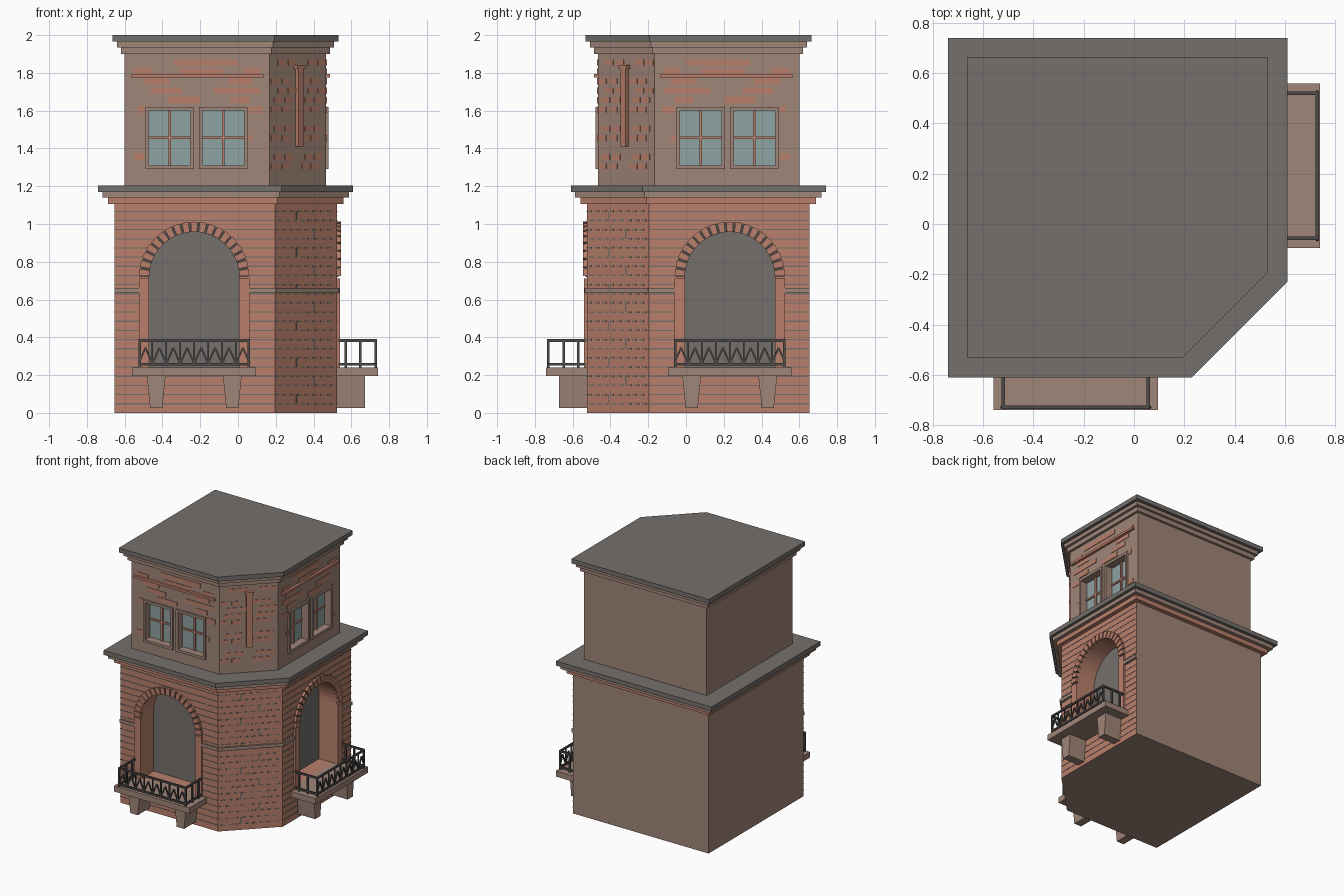
import bpy, bmesh, math
from mathutils import Vector

if "Cube" in bpy.data.objects:
    bpy.data.objects.remove(bpy.data.objects["Cube"])


def material(name, rgb):
    m = bpy.data.materials.new(name)
    m.use_nodes = True
    lin = [(c / 255 / 12.92) if c < 11 else ((c / 255 + 0.055) / 1.055) ** 2.4 for c in rgb]
    m.diffuse_color = (*lin, 1)
    m.node_tree.nodes["Principled BSDF"].inputs["Base Color"].default_value = (*lin, 1)
    return m


BRICK = material("red brick", (186, 128, 108))
STONE = material("tan stone", (160, 134, 121))
SLATE = material("grey slate", (117, 112, 108))
GLASS = material("pale glass", (143, 163, 163))
IRON = material("dark iron", (78, 76, 74))

# Wall frames: along the wall, outward, up
R = math.sqrt(0.5)
front = lambda u, o, z: Vector((u, -o, z))
right = lambda u, o, z: Vector((o, -u, z))
corner = lambda u, o, z: Vector(((o + u) * R, (u - o) * R, z))
plan = lambda x, z, y: Vector((x, y, z))


class Part:
    """Collects prisms into one named object."""

    def __init__(self, name, mat):
        self.name, self.mat, self.bm = name, mat, bmesh.new()

    def prism(self, frame, pts, o0, o1):
        a = [self.bm.verts.new(frame(u, o0, z)) for u, z in pts]
        b = [self.bm.verts.new(frame(u, o1, z)) for u, z in pts]
        self.bm.faces.new(a)
        self.bm.faces.new(b[::-1])
        for i in range(len(a)):
            j = (i + 1) % len(a)
            self.bm.faces.new((a[i], b[i], b[j], a[j]))

    def box(self, frame, u0, u1, o0, o1, z0, z1):
        self.prism(frame, [(u0, z0), (u1, z0), (u1, z1), (u0, z1)], o0, o1)

    def bar(self, frame, p, q, o0, o1, w):
        p, q = Vector(p), Vector(q)
        s = (q - p).normalized().orthogonal() * w / 2
        self.prism(frame, [p + s, q + s, q - s, p - s], o0, o1)

    def done(self):
        bmesh.ops.recalc_face_normals(self.bm, faces=self.bm.faces)
        me = bpy.data.meshes.new(self.name)
        self.bm.to_mesh(me)
        self.bm.free()
        me.materials.append(self.mat)
        ob = bpy.data.objects.new(self.name, me)
        bpy.context.collection.objects.link(ob)
        return ob


def outline(wall, back, cham, d=0):
    w, b, c = wall + d, back + d, cham + d / R
    return [(-b, -w), (c - w, -w), (w, w - c), (w, b), (-b, b)]


def slab(name, mat, shape, d, z0, z1):
    p = Part(name, mat)
    p.prism(plan, outline(*shape, d), z0, z1)
    return p.done()


def carve(ob, cutter, mats, rule):
    """Cut openings, then colour the faces by rule."""
    cutter.hide_render = True
    mod = ob.modifiers.new("openings", "BOOLEAN")
    mod.object, mod.operation, mod.solver = cutter, "DIFFERENCE", "EXACT"
    dg = bpy.context.evaluated_depsgraph_get()
    me = bpy.data.meshes.new_from_object(ob.evaluated_get(dg))
    ob.modifiers.clear()
    ob.data = me
    bpy.data.objects.remove(cutter)
    me.materials.clear()
    for m in mats:
        me.materials.append(m)
    for f in me.polygons:
        f.material_index = rule(f.center, f.normal)


LOW, UP = (0.525, 0.655, 0.72), (0.467, 0.6, 0.635)
MID, SPRING, RAD, RING = -0.232, 0.72, 0.238, 0.292
WALLS = (front, right)


def arc(r, a0, a1, n):
    return [(MID + r * math.cos(a0 + (a1 - a0) * i / n),
             SPRING + r * math.sin(a0 + (a1 - a0) * i / n)) for i in range(n + 1)]


# Lower storey with two deep arched niches
low = slab("lower_storey", BRICK, LOW, 0, 0, 1.12)
cut = Part("niche_cutter", BRICK)
for f in WALLS:
    cut.prism(f, [(MID - RAD, 0.24), (MID + RAD, 0.24)] + arc(RAD, 0, math.pi, 24), 0.375, 0.7)


def low_rule(c, n):
    if n.x < -0.9 and c.x < -0.6 or n.y > 0.9 and c.y > 0.6 or n.z < -0.9 and c.z < 0.1:
        return 1
    if (n.y < -0.9 and abs(c.y + 0.375) < 0.01) or (n.x > 0.9 and abs(c.x - 0.375) < 0.01):
        return 2
    return 0


carve(low, cut.done(), (BRICK, STONE, SLATE), low_rule)

# Upper storey with recessed window pairs
up = slab("upper_storey", STONE, UP, 0, 1.18, 1.94)
cut = Part("window_cutter", STONE)
WINDOWS = (-0.362, -0.078)
for f in WALLS:
    for c in WINDOWS:
        cut.box(f, c - 0.115, c + 0.115, 0.42, 0.6, 1.305, 1.605)


def up_rule(c, n):
    glass = (n.y < -0.9 and abs(c.y + 0.42) < 0.01) or (n.x > 0.9 and abs(c.x - 0.42) < 0.01)
    return 1 if glass else 0


carve(up, cut.done(), (STONE, GLASS), up_rule)

# Stepped cornices
for name, shape, top in (("lower_cornice", LOW, 1.205), ("roof", UP, 2.0)):
    slab(name + "_cap", SLATE, shape, 0.085 if shape is LOW else 0.064, top - 0.035, top)
    slab(name + "_upper_step", STONE, shape, 0.062 if shape is LOW else 0.04, top - 0.065, top - 0.03)
    slab(name + "_lower_step", BRICK if shape is LOW else STONE, shape,
         0.033 if shape is LOW else 0.02, top - 0.1, top - 0.06)

# Mortar lines between brick courses
mortar = Part("mortar_lines", SLATE)
H = 0.0485
for row in range(1, 23):
    z = row * H
    reach = RING if z < SPRING else math.sqrt(max(0, RING ** 2 - (z - SPRING) ** 2))
    for f in WALLS:
        spans = [(-0.655, MID - reach), (MID + reach, 0.193)]
        if z < 0.2 or reach == 0:
            spans = [(-0.655, 0.193)]
        for a, b in spans:
            mortar.box(f, a, b, 0.52, 0.527, z - 0.003, z + 0.003)
    for i in range(8):
        u = -0.215 + i * 0.056 + (row % 2) * 0.02
        mortar.box(corner, u - 0.016, u + 0.016, 0.5, 0.511, z - 0.004, z + 0.004)
    if row % 2:
        u = -0.07 if row % 4 == 1 else 0.06
        mortar.box(corner, u - 0.004, u + 0.004, 0.5, 0.511, z, z + H)
mortar.done()

# String course
band = Part("string_course", STONE)
for f in WALLS:
    band.box(f, -0.655, MID - RING, 0.5, 0.537, 0.635, 0.66)
    band.box(f, MID + RING, 0.198, 0.5, 0.537, 0.635, 0.66)
band.box(corner, -0.236, 0.236, 0.49, 0.521, 0.635, 0.66)
band.done()

# Arch surrounds: jambs, joint backing and wedge bricks
jambs, joints, wedges = (Part("arch_jambs", BRICK), Part("arch_joints", IRON), Part("arch_bricks", BRICK))
N = 19
for f in WALLS:
    for s in (-1, 1):
        e = sorted((MID + s * RAD, MID + s * RING))
        jambs.box(f, *e, 0.5, 0.54, 0.24, SPRING - 0.008)
    for i in range(N):
        a, b = math.pi * i / N, math.pi * (i + 1) / N
        g = 0.018
        joints.prism(f, arc(RAD + 0.002, a, b, 2) + arc(RING - 0.003, b, a, 2), 0.5, 0.532)
        wedges.prism(f, arc(RAD, a + g, b - g, 2) + arc(RING, b - g, a + g, 2), 0.5, 0.544)
for p in (jambs, joints, wedges):
    p.done()

# Balconies: floor, tapered brackets, railing
floor, brackets, rail = Part("balcony_floor", STONE), Part("balcony_brackets", STONE), Part("balcony_railing", IRON)
L, E, CELLS = MID - 0.295, MID + 0.295, 8
for f in WALLS:
    floor.box(f, MID - 0.327, MID + 0.327, 0.5, 0.74, 0.195, 0.24)
    for c in (-0.433, -0.03):
        brackets.prism(f, [(c - 0.032, 0.025), (c + 0.032, 0.025), (c + 0.05, 0.2), (c - 0.05, 0.2)], 0.5, 0.672)
    for z in (0.258, 0.383):
        rail.box(f, L, E, 0.722, 0.735, z - 0.007, z + 0.007)
        for u in (L, E - 0.013):
            rail.box(f, u, u + 0.013, 0.53, 0.725, z - 0.007, z + 0.007)
    for u in (L, E - 0.013):
        for o in (0.565, 0.64, 0.722):
            rail.box(f, u, u + 0.013, o, o + 0.013, 0.235, 0.385)
    w = (E - L) / CELLS
    for i in range(CELLS):
        u = L + i * w
        rail.bar(f, (u, 0.26), (u + w / 2, 0.345), 0.724, 0.733, 0.009)
        rail.bar(f, (u + w / 2, 0.345), (u + w, 0.26), 0.724, 0.733, 0.009)
        if i:
            rail.box(f, u - 0.004, u + 0.004, 0.724, 0.733, 0.255, 0.385)
for p in (floor, brackets, rail):
    p.done()

# Window frames and glazing bars
frames, bars = Part("window_frames", STONE), Part("window_bars", BRICK)
for f in WALLS:
    for c in WINDOWS:
        for s in (-1, 1):
            e = sorted((c + s * 0.109, c + s * 0.128))
            frames.box(f, *e, 0.42, 0.48, 1.29, 1.62)
        for z in (1.29, 1.6):
            frames.box(f, c - 0.11, c + 0.11, 0.42, 0.48, z, z + 0.02)
        bars.box(f, c - 0.007, c + 0.007, 0.41, 0.432, 1.3, 1.61)
        bars.box(f, c - 0.112, c + 0.112, 0.41, 0.431, 1.45, 1.463)
frames.done()
bars.done()

# Upper ledges and corner strip
ledge = Part("window_ledges", BRICK)
for f in WALLS:
    ledge.box(f, -0.565, 0.135, 0.45, 0.487, 1.775, 1.793)
ledge.done()
strip = Part("corner_strip", BRICK)
strip.box(corner, -0.02, 0.02, 0.44, 0.472, 1.41, 1.825)
strip.box(corner, -0.03, 0.03, 0.44, 0.476, 1.82, 1.842)
strip.done()

# Exposed bricks in the upper plaster
patches = Part("exposed_bricks", BRICK)
SPOTS = ((11, -0.34, 0), (10, -0.55, -0.45), (10, -0.31, -0.08), (10, 0.03, 0.12), (9, -0.5, -0.36),
         (9, -0.05, 0.08), (8, -0.46, -0.3), (8, -0.13, 0.12), (7, -0.37, -0.2), (7, -0.04, 0.06),
         (6, 0.055, 0.13), (6, -0.53, -0.495), (3, 0.055, 0.08), (1, -0.55, -0.495))
for row, a, b in SPOTS:
    z = 1.305 + row * 0.05
    for f in WALLS:
        patches.box(f, a, b, 0.45, 0.471, z - 0.017, z + 0.017)
for row in (0, 1, 3, 4, 6, 7, 8, 9, 11):
    z = 1.305 + row * 0.05
    for u in (-0.15, -0.07, 0.08, 0.15):
        u += 0.025 * (row % 3 - 1)
        patches.box(corner, u - 0.03, u + 0.03, 0.44, 0.453, z - 0.015, z + 0.015)
patches.done()
